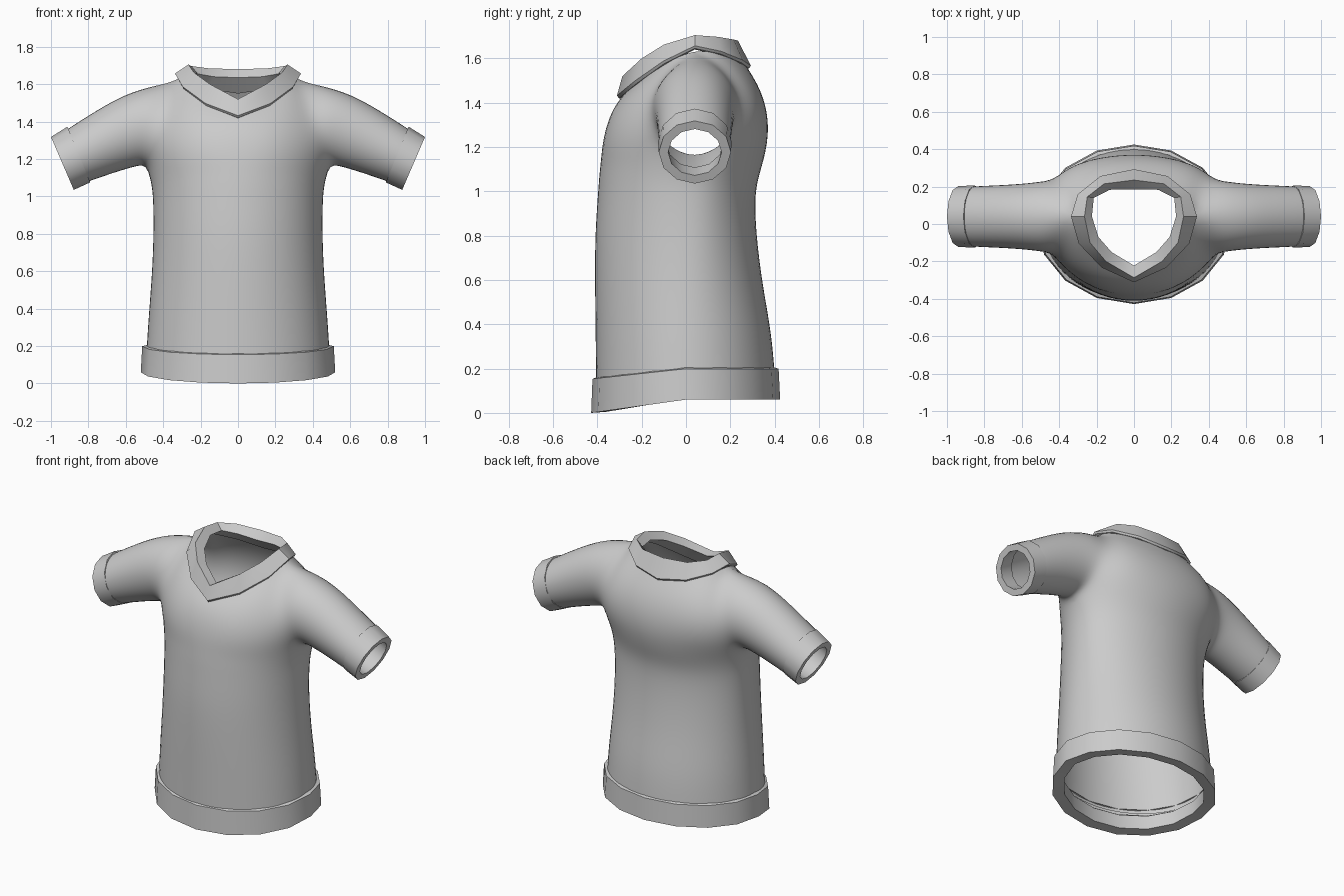
import bpy, bmesh, math
from mathutils import Vector

if "Cube" in bpy.data.objects:
    bpy.data.objects.remove(bpy.data.objects["Cube"])

grey = bpy.data.materials.new("grey_cloth")
grey.diffuse_color = (0.6, 0.6, 0.6, 1)
grey.use_nodes = True
grey.node_tree.nodes["Principled BSDF"].inputs["Base Color"].default_value = grey.diffuse_color


def build(name, grids, ref, subdiv=0, angle=35):
    """Join grids of points into one sheet, mirror it over x and shade it."""
    bm = bmesh.new()
    for grid in grids:
        rows = [[bm.verts.new(p) for p in row] for row in grid]
        for a, b in zip(rows, rows[1:]):
            for i in range(len(a) - 1):
                bm.faces.new((a[i], a[i + 1], b[i + 1], b[i]))
    bmesh.ops.remove_doubles(bm, verts=bm.verts[:], dist=0.0005)
    bmesh.ops.recalc_face_normals(bm, faces=bm.faces[:])
    ref = Vector(ref)
    if sum(f.normal.dot(f.calc_center_median() - ref) * f.calc_area() for f in bm.faces) < 0:
        bmesh.ops.reverse_faces(bm, faces=bm.faces[:])
    me = bpy.data.meshes.new(name)
    bm.to_mesh(me)
    bm.free()
    me.materials.append(grey)
    ob = bpy.data.objects.new(name, me)
    bpy.context.collection.objects.link(ob)
    bpy.ops.object.select_all(action='DESELECT')
    ob.select_set(True)
    bpy.context.view_layer.objects.active = ob
    mirror = ob.modifiers.new("mirror", 'MIRROR')
    mirror.use_clip = True
    if subdiv:
        sub = ob.modifiers.new("smooth", 'SUBSURF')
        sub.levels = sub.render_levels = subdiv
        bpy.ops.object.shade_smooth()
    else:
        bpy.ops.object.shade_smooth_by_angle(angle=math.radians(angle))
    return ob


def through(s, a, m, e):
    """Smooth curve from a through m to e."""
    a, m, e = Vector(a), Vector(m), Vector(e)
    return a * (1 - s) * (1 - 2 * s) + m * 4 * s * (1 - s) + e * s * (2 * s - 1)


def oval(c, a, front, back, y0, side):
    """Point c (0 side .. 4 middle) on the front or back of a torso section."""
    t = math.pi * c / 8
    reach = (y0 + front) if side < 0 else (back - y0)
    return a * math.cos(t), y0 + side * reach * math.sin(t)


# Torso sections: z, half width, front depth, back depth, side position
torso = [(0.17, .492, .41, .405, 0), (0.36, .48, .412, .39, 0), (0.58, .462, .415, .348, 0),
         (0.80, .453, .415, .32, .01), (0.97, .455, .403, .312, .02),
         (1.06, .462, .397, .328, .03), (1.13, .475, .39, .35, .04)]
# Middle and neckline points of the chest and back columns, side to centre
mids = {-1: [(.405, -.17, 1.38), (.32, -.25, 1.36), (.18, -.335, 1.33), (0, -.36, 1.31)],
        1: [(.405, .25, 1.40), (.32, .315, 1.39), (.18, .355, 1.37), (0, .372, 1.35)]}
neck = {-1: [(.33, .04, 1.645), (.29, -.1, 1.575), (.17, -.225, 1.485), (0, -.302, 1.42)],
        1: [(.33, .04, 1.645), (.295, .155, 1.62), (.175, .25, 1.58), (0, .285, 1.555)]}
# Sleeve sections: bottom x, bottom z, top x, top z, half depth
sleeve = [(.50, 1.16, .47, 1.60, .20), (.555, 1.155, .60, 1.55, .18),
          (.645, 1.13, .73, 1.48, .172), (.79, 1.08, .905, 1.368, .165),
          (.82, 1.07, .93, 1.35, .162)]
ROWS = 5


def sleeve_point(sec, phi, side, k=1.0):
    bx, bz, tx, tz, ry = sec
    w = -math.cos(phi) * k
    return ((bx + tx) / 2 + w * (tx - bx) / 2, .04 + side * ry * k * math.sin(phi),
            (bz + tz) / 2 + w * (tz - bz) / 2)


grids = []
for side in (-1, 1):
    rows = []
    for z, a, f, b, y0 in torso:
        row = []
        for c in range(5):
            x, y = oval(c, a * 1.02, f * 1.015, b * 1.015, y0, side)
            row.append((x, y, z - (.03 if z < .2 and side < 0 else 0) * math.sin(math.pi * c / 8)))
        rows.append(row)
    base = rows[-1]
    base[0] = sleeve_point(sleeve[0], 0, side)
    for r in range(1, ROWS + 1):
        s = r / ROWS
        row = [sleeve_point(sleeve[0], math.pi * s, side)]
        row += [through(s, base[c], mids[side][c - 1], neck[side][c - 1]) for c in range(1, 5)]
        rows.append(row)
    grids.append(rows)
    # half of the sleeve tube, sharing the armhole edge
    grids.append([[sleeve_point(sec, math.pi * r / ROWS, side, 1.0 if i == 0 else 1.045)
                   for r in range(ROWS + 1)] for i, sec in enumerate(sleeve)])
build("shirt_body", grids, (0, 0, .9), subdiv=2)

# Hem band: half width, front, back, height fraction (0 bottom, 1 top)
hem = [(.488, .405, .40, 1.0), (.512, .422, .418, .96), (.52, .428, .425, 0),
       (.45, .36, .36, 0.03), (.45, .365, .36, .6), (.485, .40, .395, .75)]
rows = []
for a, f, b, h in hem:
    row = []
    for side, cols in ((-1, range(4, -1, -1)), (1, range(1, 5))):
        for c in cols:
            x, y = oval(c, a, f, b, 0, side)
            d = max(0, -y / f)
            row.append((x, y, (1 - h) * (.06 - .06 * d) + h * (.205 - .045 * d)))
    rows.append(row)
build("hem_band", [rows], (0, 0, .1))

# Sleeve cuffs
start, end = (.79, 1.075, .912, 1.373, .166), (.878, 1.035, 1.0, 1.318, .163)
rows = [[sleeve_point(sec, 2 * math.pi * i / 12, -1, k) for i in range(13)]
        for sec, k in ((start, .94), (start, 1), (end, 1), (end, .74), (start, .78), (start, .94))]
build("sleeve_cuffs", [rows], (.895, .04, 1.2))

# Collar: seam, outer rim, top edge, inner edge and inner seam, front to back
seam = neck[-1][::-1] + neck[1][1:]
raised = [(x * 1.02, .03 + (y - .03) * 1.03, z + .012) for x, y, z in seam]
top = [(0, -.287, 1.52), (.15, -.2, 1.60), (.235, -.1, 1.662), (.265, .04, 1.705),
       (.25, .145, 1.697), (.16, .215, 1.685), (0, .235, 1.68)]
inner = [(0, -.222, 1.515), (.12, -.15, 1.575), (.19, -.07, 1.625), (.225, .04, 1.66),
         (.215, .14, 1.655), (.13, .183, 1.64), (0, .185, 1.635)]
low = [(x * .93, .03 + (y - .03) * .92, z - .005) for x, y, z in seam]
build("collar", [[seam, raised, top, inner, low, seam]], (0, .03, 1.55))
